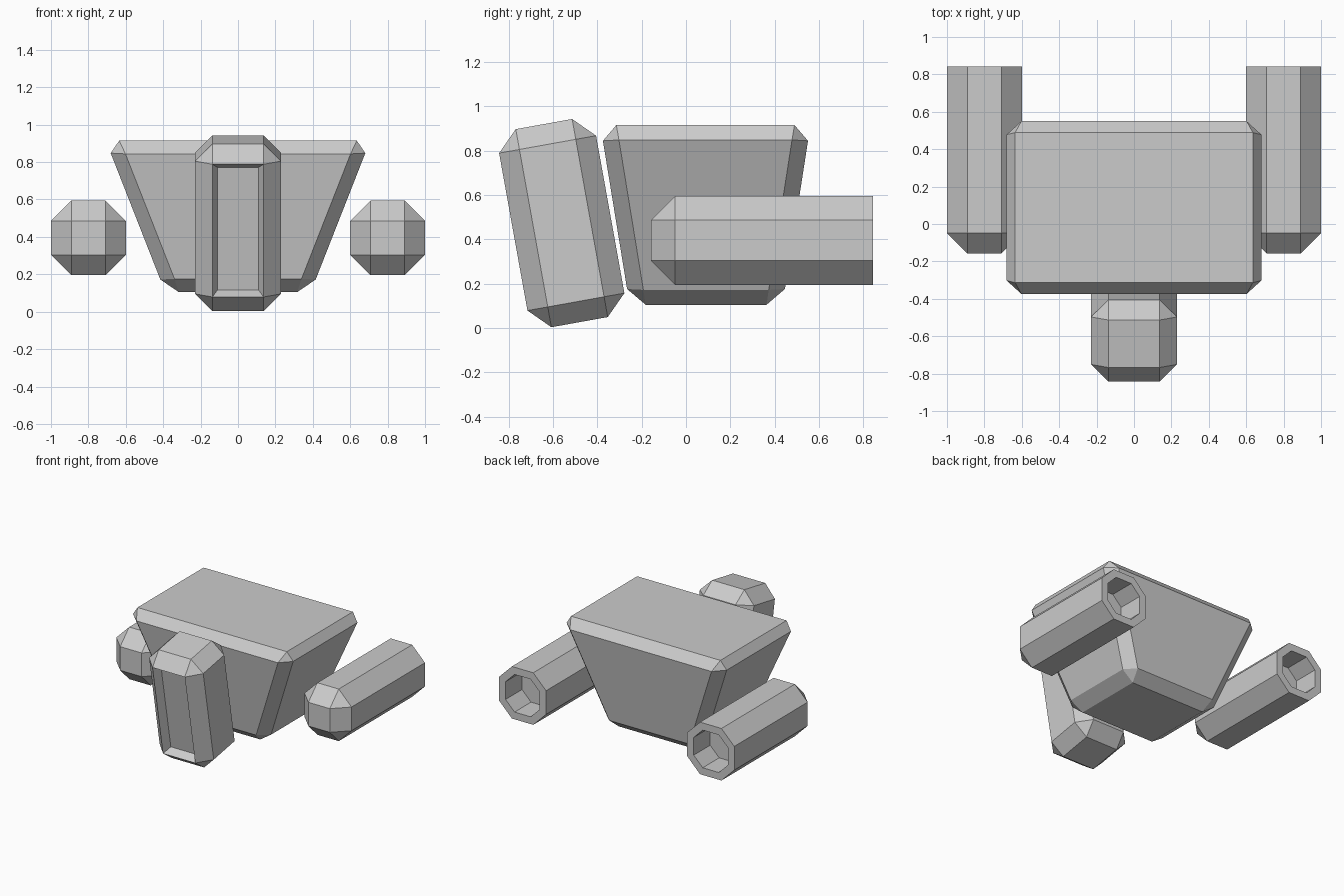
import bpy, bmesh, math
from mathutils import Matrix

default = bpy.data.objects.get("Cube")
if default:
    bpy.data.objects.remove(default, do_unlink=True)

# One plain grey for everything
grey = bpy.data.materials.new("plain_grey")
grey.use_nodes = True
colour = (0.6, 0.6, 0.6, 1)
grey.diffuse_color = colour
grey.node_tree.nodes["Principled BSDF"].inputs["Base Color"].default_value = colour


def box(size):
    bm = bmesh.new()
    bmesh.ops.create_cube(bm, size=1)
    bmesh.ops.scale(bm, vec=size, verts=bm.verts)
    return bm


def chamfer(bm, width, edges=None):
    bmesh.ops.bevel(bm, geom=list(edges or bm.edges), offset=width, offset_type='OFFSET',
                    segments=1, affect='EDGES', profile=0.5)
    bm.normal_update()


def face_towards(bm, y_sign):
    return max(bm.faces, key=lambda f: f.normal.y * y_sign)


def finish(bm, name, matrix):
    mesh = bpy.data.meshes.new(name)
    bm.transform(matrix)
    bmesh.ops.recalc_face_normals(bm, faces=bm.faces)
    bm.to_mesh(mesh)
    bm.free()
    mesh.materials.append(grey)
    obj = bpy.data.objects.new(name, mesh)
    bpy.context.collection.objects.link(obj)


# Body: chamfered block tapering towards the bottom
body = box((1, 1, 1))
for v in body.verts:
    top, back = v.co.z > 0, v.co.y > 0
    half_width, front_y, back_y, z = (0.707, -0.386, 0.561, 0.915) if top else (0.389, -0.254, 0.435, 0.105)
    v.co = (math.copysign(half_width, v.co.x), back_y if back else front_y, z)
chamfer(body, 0.072)
finish(body, "body", Matrix())

# Front pillar: leaning chamfered block with a recessed front panel
pillar = box((0.46, 0.444, 0.907))
chamfer(pillar, 0.093)
bmesh.ops.inset_individual(pillar, faces=[face_towards(pillar, -1)], thickness=0.04, depth=-0.06)
finish(pillar, "front_pillar",
       Matrix.Translation((0, -0.56, 0.473)) @ Matrix.Rotation(math.radians(10.2), 4, 'X'))

# Side pods: octagonal tubes, rounded off in front and hollow at the back
for side, name in ((1, "left_pod"), (-1, "right_pod")):
    pod = box((0.4, 1, 0.4))
    chamfer(pod, 0.109, [e for e in pod.edges if any(v.co.y < 0 for v in e.verts)])
    rear = face_towards(pod, 1)
    bmesh.ops.inset_individual(pod, faces=[rear], thickness=0.06, depth=0)
    hole = bmesh.ops.extrude_discrete_faces(pod, faces=[rear])["faces"][0]
    bmesh.ops.translate(pod, vec=(0, -0.2, 0), verts=hole.verts)
    finish(pod, name, Matrix.Translation((side * 0.8, 0.342, 0.395)))
